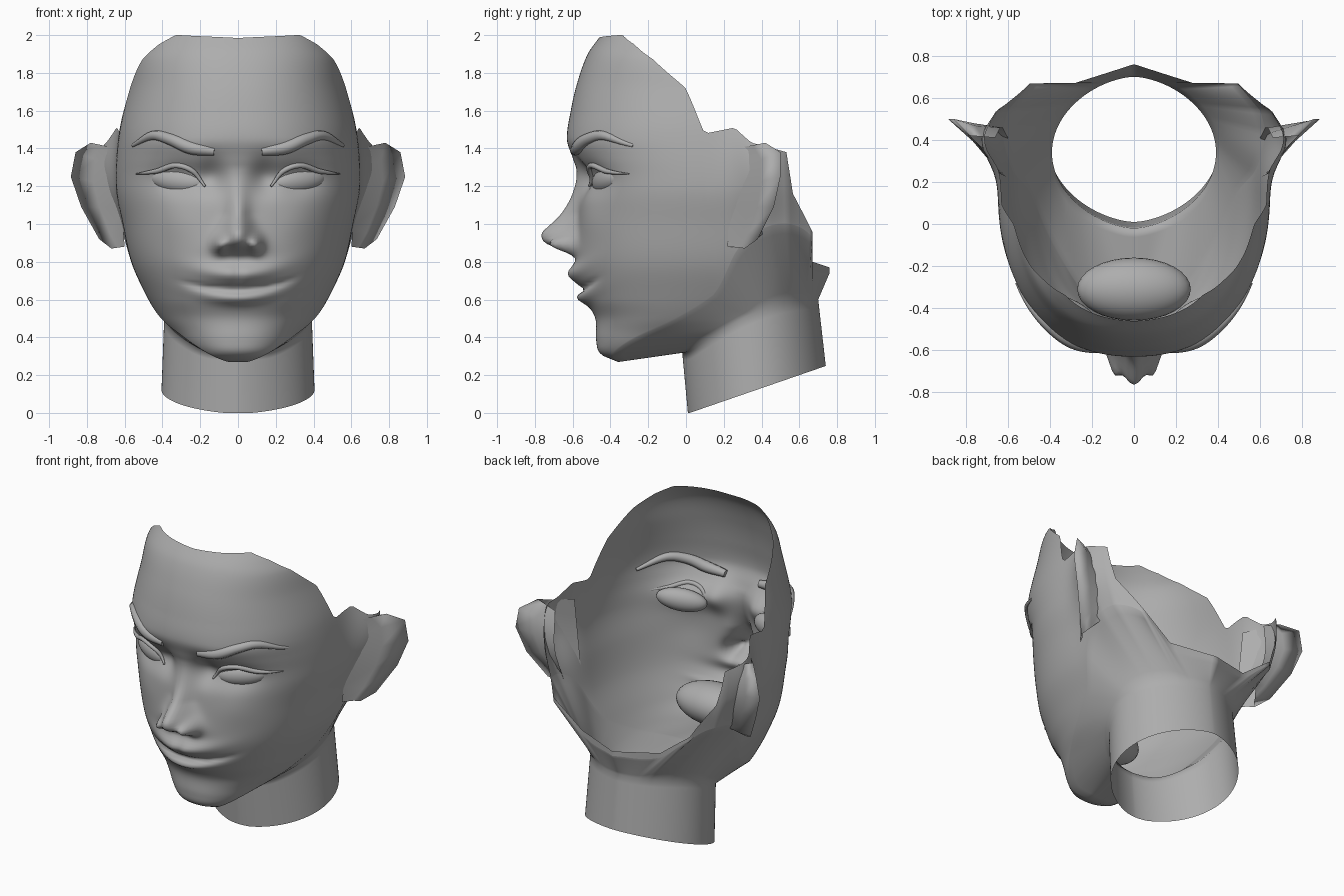
import bpy, bmesh, math
from mathutils import Vector

if "Cube" in bpy.data.objects:
    bpy.data.objects.remove(bpy.data.objects["Cube"])

clay = bpy.data.materials.new("clay_grey")
clay.use_nodes = True
clay.diffuse_color = (0.42, 0.42, 0.42, 1)
clay.node_tree.nodes["Principled BSDF"].inputs["Base Color"].default_value = (0.42, 0.42, 0.42, 1)


def curve_value(points, t, smooth=True):
    """Interpolate (t, value) pairs, smoothly or with straight pieces."""
    if t <= points[0][0]:
        return points[0][1]
    if t >= points[-1][0]:
        return points[-1][1]
    i = max(k for k in range(len(points) - 1) if points[k][0] <= t)
    (t0, v0), (t1, v1) = points[i], points[i + 1]
    h = t1 - t0
    f = (t - t0) / h
    if not smooth:
        return v0 + (v1 - v0) * f

    def slope(k):
        a, b = points[max(k - 1, 0)], points[min(k + 1, len(points) - 1)]
        return (b[1] - a[1]) / (b[0] - a[0])

    return (v0 * (1 + 2 * f) * (1 - f) ** 2 + v1 * f * f * (3 - 2 * f)
            + h * slope(i) * f * (1 - f) ** 2 - h * slope(i + 1) * f * f * (1 - f))


def bump(u, v):
    return math.exp(-u * u - v * v)


# Head profiles by height
FRONT = [(.27, -.36), (.31, -.45), (.38, -.475), (.5, -.48), (.6, -.53), (.8, -.58), (1.1, -.57),
         (1.25, -.57), (1.35, -.6), (1.45, -.63), (1.6, -.61), (1.75, -.575), (1.9, -.52), (2, -.45)]
WIDTH = [(.27, .14), (.3, .2), (.35, .27), (.4, .325), (.5, .415), (.65, .5), (.8, .565), (1, .61),
         (1.2, .645), (1.48, .63), (1.72, .575), (1.87, .53), (1.95, .47), (2, .42)]
SIDE_Y = [(.27, -.25), (.35, -.1), (.45, .06), (.65, .15), (1, .15), (1.45, .12), (1.72, .1), (1.87, .02), (2, -.1)]
NOSE = [(.815, 0), (.845, .035), (.875, .11), (.905, .17), (.95, .185), (.98, .16), (1.04, .1),
        (1.12, .05), (1.2, .022), (1.3, 0)]

# Heights by angle in degrees, from front to back
RIM = [(0, 1.985), (12, 1.99), (45, 2), (50, 2), (62, 1.95), (72, 1.87), (83, 1.72), (89, 1.48), (103, 1.51),
       (111, 1.43), (130, 1.38), (134, 1.16), (148, .96), (158, .8), (180, .77)]
JAW = [(0, .27), (25, .275), (45, .32), (60, .4), (78, .5), (90, .62), (100, .84), (112, .96), (130, 1),
       (148, .93), (158, .77), (180, .74)]
THROAT = [(0, .32), (30, .33), (60, .42), (90, .52), (120, .58), (180, .6)]
# Back of the head as shares of width and depth
BACK_X = [(90, 1), (118, 1), (130, .97), (148, .82), (158, .5), (180, 0)]
BACK_Y = [(90, 0), (105, .25), (118, .47), (130, .64), (148, .85), (158, .85), (180, 1)]


def relief(x, z):
    """Forward displacement of the facial features."""
    ax = abs(x)
    d = curve_value(NOSE, z) * math.exp(-(x / (.055 + .25 * max(0, 1.05 - z))) ** 2)
    d += .085 * bump((ax - .095) / .036, (z - .89) / .045)      # nostril wings
    d -= .05 * bump((ax - .3) / .14, (z - 1.24) / .08)          # eye sockets
    d -= .05 * bump((ax - .14) / .07, (z - 1.25) / .09)         # inner corners
    d += .005 * bump((ax - .3) / .2, (z - 1.42) / .05)          # brow ridge
    d += .01 * bump((ax - .33) / .13, (z - 1.02) / .1)          # cheeks
    line = z - (.652 + (.65 if x > 0 else .45) * x * x)         # mouth line
    span = math.exp(-(x / .19) ** 2)
    d += span * .062 * bump(0, (line - .08) / .05) * (1 - .2 * bump(x / .03, 0))
    d += span * .045 * bump(0, (line + .045) / .032)
    d -= .02 * math.exp(-(x / .28) ** 6) * bump(0, line / .014)
    return d


def head_point(angle, z):
    deg, c = abs(math.degrees(angle)), math.cos(angle)
    w, mid = curve_value(WIDTH, z), curve_value(SIDE_Y, z)
    side = 1 if angle >= 0 else -1
    if c >= 0:
        x = side * w * abs(math.sin(angle)) ** .9
        y = mid - (mid - curve_value(FRONT, z)) * c ** .9 - relief(x, z) * min(1, 3 * c)
    else:
        x = side * w * curve_value(BACK_X, deg, False)
        y = mid + (.76 - mid) * curve_value(BACK_Y, deg, False)
    x += side * .08 * bump((y - .4) / .14, (z - 1.33) / .28)  # swelling at the ear root
    return Vector((x, y, z))


def face_point(x, z):
    ratio = min(1, abs(x) / curve_value(WIDTH, z))
    return head_point(math.copysign(math.asin(ratio ** (1 / .9)), x), z)


def grid_object(name, columns, closed=False):
    """Skin a list of point columns with quads."""
    bm = bmesh.new()
    grid = [[bm.verts.new(p) for p in col] for col in columns]
    for i in range(len(grid) if closed else len(grid) - 1):
        a, b = grid[i], grid[(i + 1) % len(grid)]
        for j in range(len(a) - 1):
            bm.faces.new((a[j], b[j], b[j + 1], a[j + 1])).smooth = True
    mesh = bpy.data.meshes.new(name)
    bm.to_mesh(mesh)
    bm.free()
    mesh.materials.append(clay)
    obj = bpy.data.objects.new(name, mesh)
    bpy.context.collection.objects.link(obj)
    return obj


# Open head shell with jaw and neck
def head_column(angle):
    deg = abs(math.degrees(angle))
    s, c = math.sin(angle), math.cos(angle)
    s = math.copysign(abs(s) ** 1.2, s)
    y = .375 - .365 * c
    base = Vector((.405 * s, y, max(0, .345 * (y - .02))))
    throat = Vector((.39 * s, .34 - .36 * c, curve_value(THROAT, deg)))
    low, high = curve_value(JAW, deg), curve_value(RIM, deg, False)
    jaw = head_point(angle, low)
    col = [base.lerp(throat, k / 8) for k in range(8)]
    col += [throat.lerp(jaw, k / 8) for k in range(8)]
    return col + [head_point(angle, low + (high - low) * k / 110) for k in range(111)]


half = [math.pi / 2 * k / 64 for k in range(64)] + [math.pi / 2 * (1 + k / 45) for k in range(46)]
angles = [-a for a in reversed(half[1:-1])] + half
grid_object("head_shell", [head_column(a) for a in angles], closed=True)


def ellipsoid(name, center, radii, rotation=(0, 0, 0)):
    bpy.ops.mesh.primitive_uv_sphere_add(segments=32, ring_count=16, location=center, rotation=rotation)
    obj = bpy.context.object
    obj.name = name
    obj.scale = radii
    obj.data.materials.append(clay)
    bpy.ops.object.shade_smooth()


def strand(name, points, side, lift):
    """Tapered tube lying on the face; points are (x, z, radius)."""
    data = bpy.data.curves.new(name, "CURVE")
    data.dimensions = "3D"
    data.bevel_depth = 1
    data.bevel_resolution = 2
    data.use_fill_caps = True
    spline = data.splines.new("POLY")
    steps = 24
    spline.points.add(steps)
    for k, p in enumerate(spline.points):
        t = k / steps * (len(points) - 1)
        x, z, r = (curve_value([(i, q[n]) for i, q in enumerate(points)], t) for n in range(3))
        pos = face_point(side * x, z)
        p.co = (pos.x, pos.y - lift, pos.z, 1)
        p.radius = r
    data.materials.append(clay)
    bpy.context.collection.objects.link(bpy.data.objects.new(name, data))


# Ear outline from lobe to top
EAR_RIM = [(.67, .31, .87), (.735, .38, .92), (.83, .465, 1.09), (.885, .5, 1.25), (.86, .5, 1.38), (.78, .42, 1.43)]


def ear(name, side):
    rows = []
    for k, p in enumerate(EAR_RIM):
        f = k / (len(EAR_RIM) - 1)
        rim = Vector(p)
        front = Vector((.6 + .04 * f, .22 + .02 * f, .88 + .52 * f))
        back = Vector((.6 + .06 * f, .47 - .06 * abs(2 * f - 1), .95 + .43 * f))
        bowl = front.lerp(rim, .55) + Vector((0, .015, 0))
        rows.append([Vector((v.x * side, v.y, v.z)) for v in
                     (front, bowl, rim, rim.lerp(back, .5), back)])
    if side < 0:
        rows.reverse()
    obj = grid_object(name, rows)
    obj.data.flip_normals()


# Paired features
for label, side in (("left", 1), ("right", -1)):
    ear(label + "_ear", side)
    eye = face_point(side * .32, 1.23)
    ellipsoid(label + "_eye", (eye.x, eye.y + .035, eye.z), (.155, .062, .07),
              (0, -side * math.radians(7), side * math.radians(24)))
    strand(label + "_eyebrow", [(.125, 1.385, .024), (.25, 1.405, .036), (.36, 1.45, .032),
                                (.45, 1.468, .026), (.555, 1.415, .01)], side, -.01)
    strand(label + "_upper_lid", [(.175, 1.2, .006), (.24, 1.28, .014), (.33, 1.31, .015),
                                  (.43, 1.28, .014), (.54, 1.265, .003)], side, .01)

# Mouth cavity behind the lips
ellipsoid("mouth_cavity", (0, -.31, .67), (.27, .15, .13))
